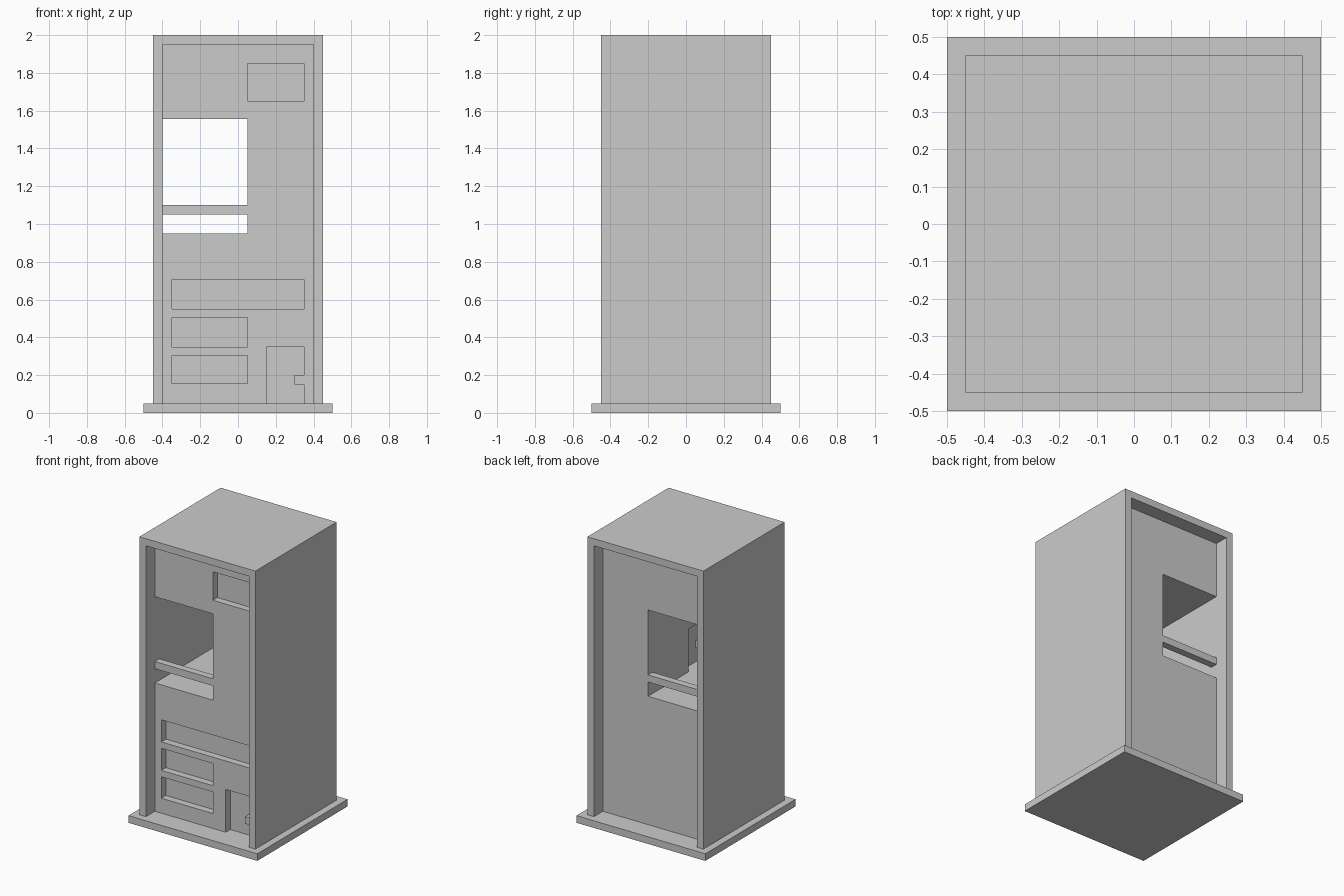
import bpy, bmesh

if "Cube" in bpy.data.objects:
    bpy.data.objects.remove(bpy.data.objects["Cube"])


def box(name, x, y, z):
    """Axis-aligned box from three (min, max) ranges."""
    bm = bmesh.new()
    bottom = [bm.verts.new((px, py, z[0])) for px, py in
              ((x[0], y[0]), (x[1], y[0]), (x[1], y[1]), (x[0], y[1]))]
    face = bm.faces.new(bottom)
    top = bmesh.ops.extrude_face_region(bm, geom=[face])["geom"]
    for v in top:
        if isinstance(v, bmesh.types.BMVert):
            v.co.z = z[1]
    bmesh.ops.recalc_face_normals(bm, faces=bm.faces)
    mesh = bpy.data.meshes.new(name)
    bm.to_mesh(mesh)
    bm.free()
    obj = bpy.data.objects.new(name, mesh)
    bpy.context.collection.objects.link(obj)
    return obj


def cut(target, name, x, y, z):
    """Subtract a hidden box from the target."""
    cutter = box(name, x, y, z)
    cutter.hide_render = True
    cutter.display_type = 'WIRE'
    mod = target.modifiers.new(name, 'BOOLEAN')
    mod.operation = 'DIFFERENCE'
    mod.solver = 'EXACT'
    mod.object = cutter


# Base slab and main cabinet
box("base", (-0.5, 0.5), (-0.5, 0.5), (0, 0.05))
cabinet = box("cabinet", (-0.45, 0.45), (-0.45, 0.45), (0.05, 2))

# Front and back inset, leaving a rim at the sides and top
cut(cabinet, "front_inset_cutter", (-0.4, 0.4), (-0.6, -0.35), (-0.1, 1.95))
cut(cabinet, "back_inset_cutter", (-0.4, 0.4), (0.35, 0.6), (-0.1, 1.95))

# Opening right through the cabinet
cut(cabinet, "opening_cutter", (-0.4, 0.05), (-0.5, 0.5), (0.95, 1.555))

# Shallow front panels: display, wide panel, two small panels, door
panels = {
    "display": ((0.05, 0.35), (1.65, 1.85)),
    "wide_panel": ((-0.35, 0.35), (0.55, 0.705)),
    "upper_panel": ((-0.35, 0.05), (0.35, 0.505)),
    "lower_panel": ((-0.35, 0.05), (0.155, 0.305)),
    "front_door": ((0.15, 0.35), (-0.1, 0.35)),
}
for name, (x, z) in panels.items():
    cut(cabinet, name + "_cutter", x, (-0.5, -0.3), z)

# Door recessed into the side wall of the opening
cut(cabinet, "inner_door_cutter", (-0.1, 0.1), (-0.3, -0.1), (0.95, 1.25))

# Door handles, flush with the walls around them
box("front_door_handle", (0.3, 0.35), (-0.35, -0.3), (0.15, 0.2))
box("inner_door_handle", (0.05, 0.1), (-0.3, -0.25), (1.05, 1.1))

# Rails across the front and back of the opening
for name, y in (("front_rail", (-0.35, -0.3)), ("back_rail", (0.3, 0.35))):
    box(name, (-0.4, 0.05), y, (1.05, 1.1))
